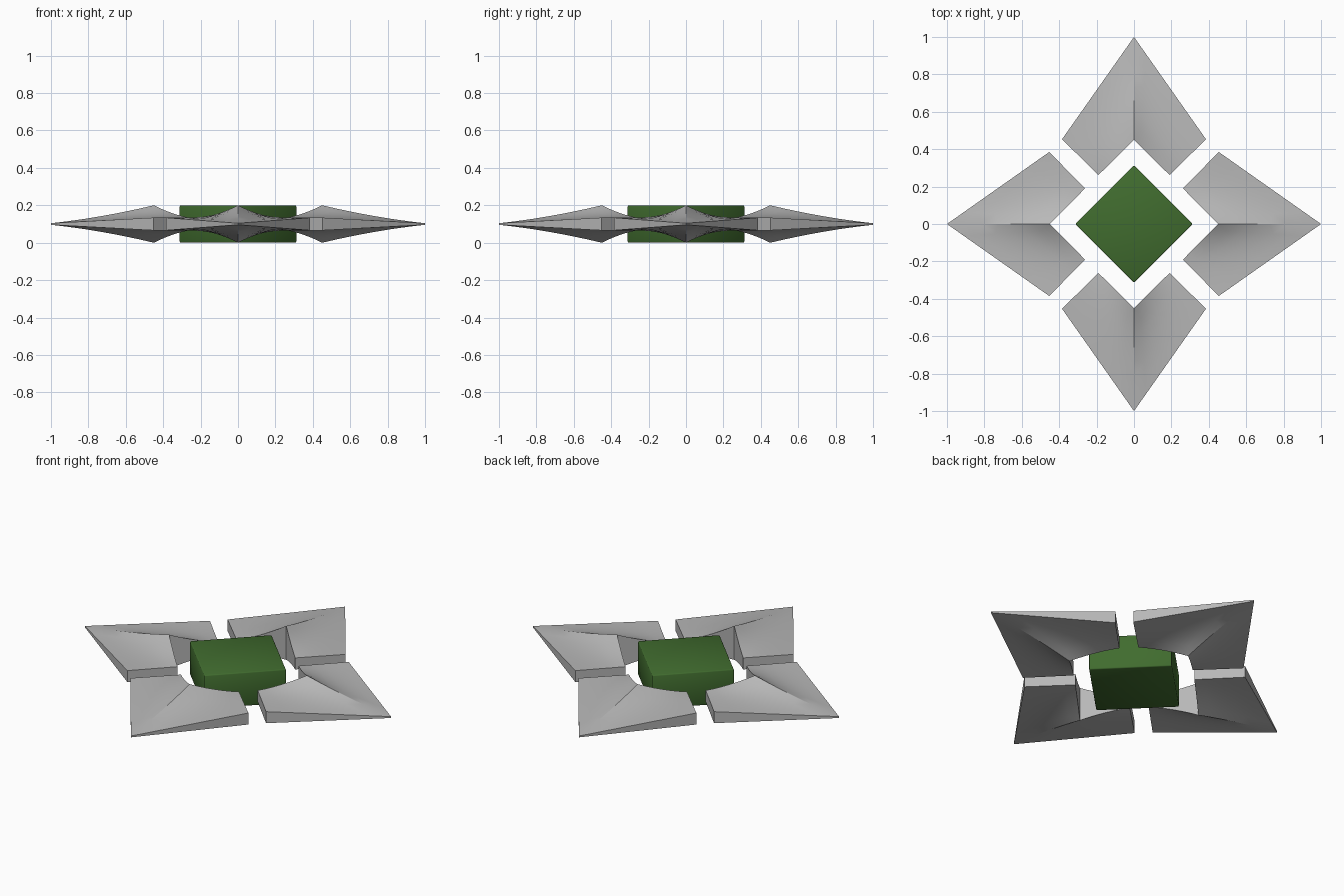
import bpy, bmesh, math
from mathutils import Matrix, Vector

if "Cube" in bpy.data.objects:
    bpy.data.objects.remove(bpy.data.objects["Cube"])


def material(name, rgb):
    m = bpy.data.materials.new(name)
    m.diffuse_color = (*rgb, 1)
    m.use_nodes = True
    m.node_tree.nodes["Principled BSDF"].inputs["Base Color"].default_value = m.diffuse_color
    return m


steel = material("light grey steel", (0.48, 0.48, 0.48))
green = material("dark green", (0.052, 0.15, 0.028))
MID = 0.1  # height of the flat mid plane


def finish(name, bm, mat, angle):
    bmesh.ops.recalc_face_normals(bm, faces=bm.faces)
    me = bpy.data.meshes.new(name)
    bm.to_mesh(me)
    bm.free()
    me.materials.append(mat)
    ob = bpy.data.objects.new(name, me)
    bpy.context.collection.objects.link(ob)
    bpy.ops.object.select_all(action='DESELECT')
    ob.select_set(True)
    bpy.context.view_layer.objects.active = ob
    bpy.ops.object.shade_smooth_by_angle(angle=math.radians(angle))
    return ob


# Outline of half a blade: notch, tip, wing corner, inner corner
NOTCH, TIP = Vector((0.45, 0)), Vector((1, 0))
WING, INNER = Vector((0.453, 0.385)), Vector((0.262, 0.19))
N = 6


def blade_point(u, v, side, sgn):
    """u runs notch to tip, v runs ridge to outer edge."""
    p = NOTCH.lerp(TIP, u).lerp(INNER.lerp(WING, u), v)
    ridge = 0.1 + (0.004 - 0.1) * u - 0.036 * u * (1 - u)
    edge = 0.034
    h = ridge + (edge - ridge) * v - 0.03 * v * (1 - v) * (1 - u)
    return (p.x, p.y * side, MID + sgn * h)


def blade(name, turn):
    bm = bmesh.new()
    for side in (1, -1):
        grids = []
        for sgn in (1, -1):
            g = [[bm.verts.new(blade_point(i / N, j / N, side, sgn))
                  for j in range(N + 1)] for i in range(N + 1)]
            for i in range(N):
                for j in range(N):
                    bm.faces.new((g[i][j], g[i + 1][j], g[i + 1][j + 1], g[i][j + 1]))
            grids.append(g)
        # Rim walls along the notch, the outer side and the cutting edge
        a, b = grids
        for k in range(N):
            for i0, j0, i1, j1 in ((0, k, 0, k + 1), (k, N, k + 1, N), (N, k, N, k + 1)):
                bm.faces.new((a[i0][j0], a[i1][j1], b[i1][j1], b[i0][j0]))
    bmesh.ops.remove_doubles(bm, verts=bm.verts, dist=1e-5)
    bmesh.ops.transform(bm, matrix=Matrix.Rotation(turn, 4, 'Z'), verts=bm.verts)
    finish(name, bm, steel, 22)


for i, where in enumerate(("right", "back", "left", "front")):
    blade("blade_" + where, i * math.pi / 2)

# Central block, turned to a diamond, with finely softened edges
bm = bmesh.new()
bmesh.ops.create_cube(bm, size=1)
w = 0.314 * math.sqrt(2)
bmesh.ops.scale(bm, vec=(w, w, 0.2), verts=bm.verts)
bmesh.ops.bevel(bm, geom=bm.edges[:], offset=0.006, segments=2, profile=0.5, affect='EDGES')
bmesh.ops.transform(bm, matrix=Matrix.Translation((0, 0, MID)) @ Matrix.Rotation(math.pi / 4, 4, 'Z'),
                    verts=bm.verts)
finish("centre_block", bm, green, 50)
